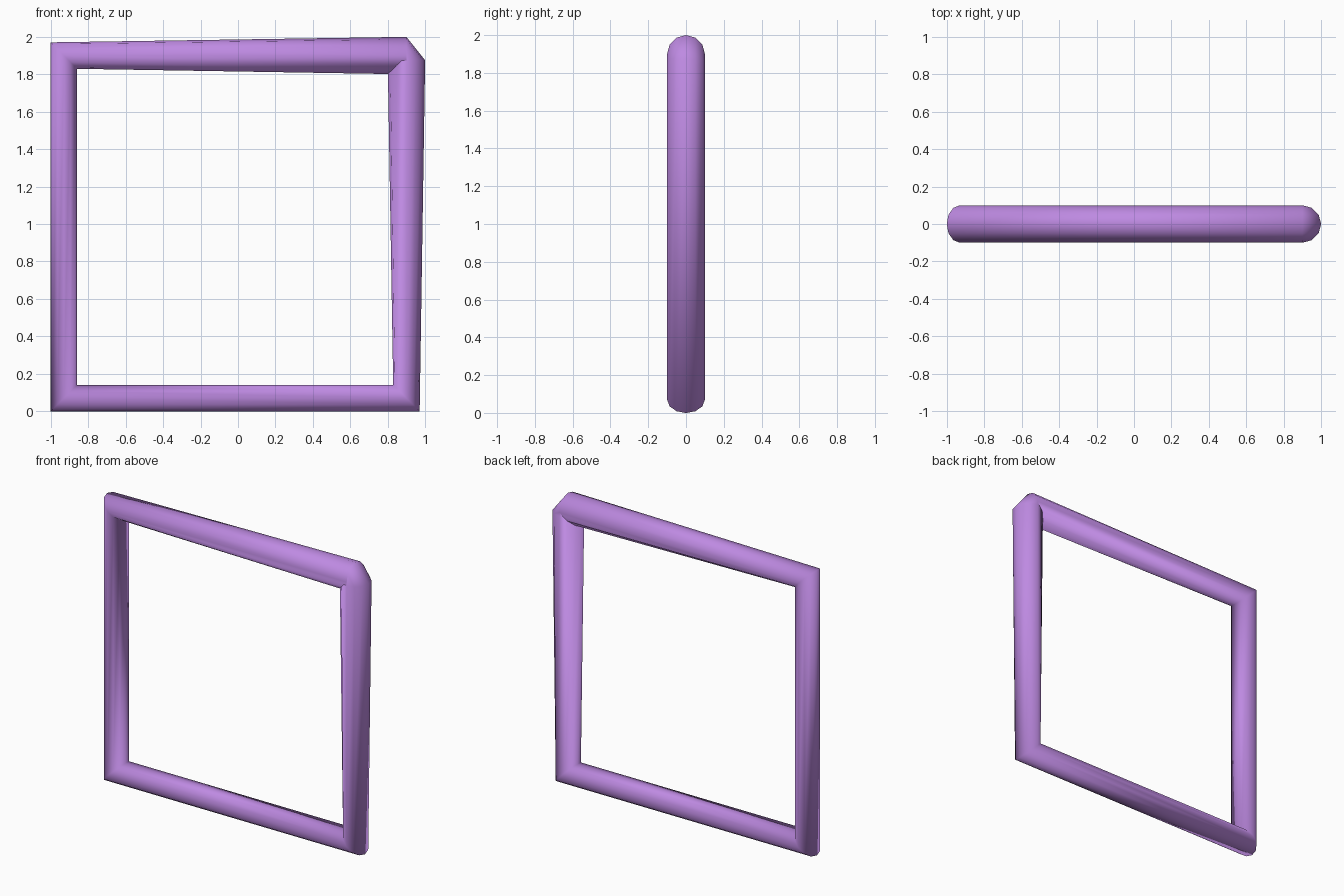
import bpy, bmesh, math
from mathutils import Vector

if "Cube" in bpy.data.objects:
    bpy.data.objects.remove(bpy.data.objects["Cube"])

SIDES = 12
RADIUS = 0.1
D = math.sqrt(0.5)

purple = bpy.data.materials.new("soft purple")
purple.diffuse_color = (0.515, 0.254, 0.76, 1)
purple.use_nodes = True
purple.node_tree.nodes["Principled BSDF"].inputs["Base Color"].default_value = purple.diffuse_color

# Path stations: (x, z) of the ring centre, (x, z) of its outward direction.
# Corner rings lie on the diagonals; the two rings at the top right are square to their bars.
stations = [
    ((0.90, 1.90), (0, 1)),
    ((-0.93, 1.90), (-D, D)),
    ((-0.93, 0.07), (-D, -D)),
    ((0.90, 0.07), (D, -D)),
    ((0.90, 1.875), (1, 0)),
]

bm = bmesh.new()
rings = []
for (cx, cz), (ux, uz) in stations:
    ring = []
    for i in range(SIDES):
        a = 2 * math.pi * i / SIDES
        out = Vector((ux, 0, uz)) * math.cos(a) + Vector((0, 1, 0)) * math.sin(a)
        ring.append(bm.verts.new(Vector((cx, 0, cz)) + out * RADIUS))
    rings.append(ring)

# Bars between neighbouring rings, closing at the bevelled top right corner
for k, ring in enumerate(rings):
    nxt = rings[(k + 1) % len(rings)]
    for i in range(SIDES):
        j = (i + 1) % SIDES
        # Winding keeps the normals outward
        bm.faces.new((ring[i], ring[j], nxt[j], nxt[i])).smooth = True

# Flip everything if the outer left side faces inward
bm.normal_update()
left = min(bm.faces, key=lambda f: f.calc_center_median().x)
if left.normal.x > 0:
    bmesh.ops.reverse_faces(bm, faces=bm.faces[:])

mesh = bpy.data.meshes.new("square_frame")
bm.to_mesh(mesh)
bm.free()
mesh.materials.append(purple)
frame = bpy.data.objects.new("square_frame", mesh)
bpy.context.collection.objects.link(frame)
